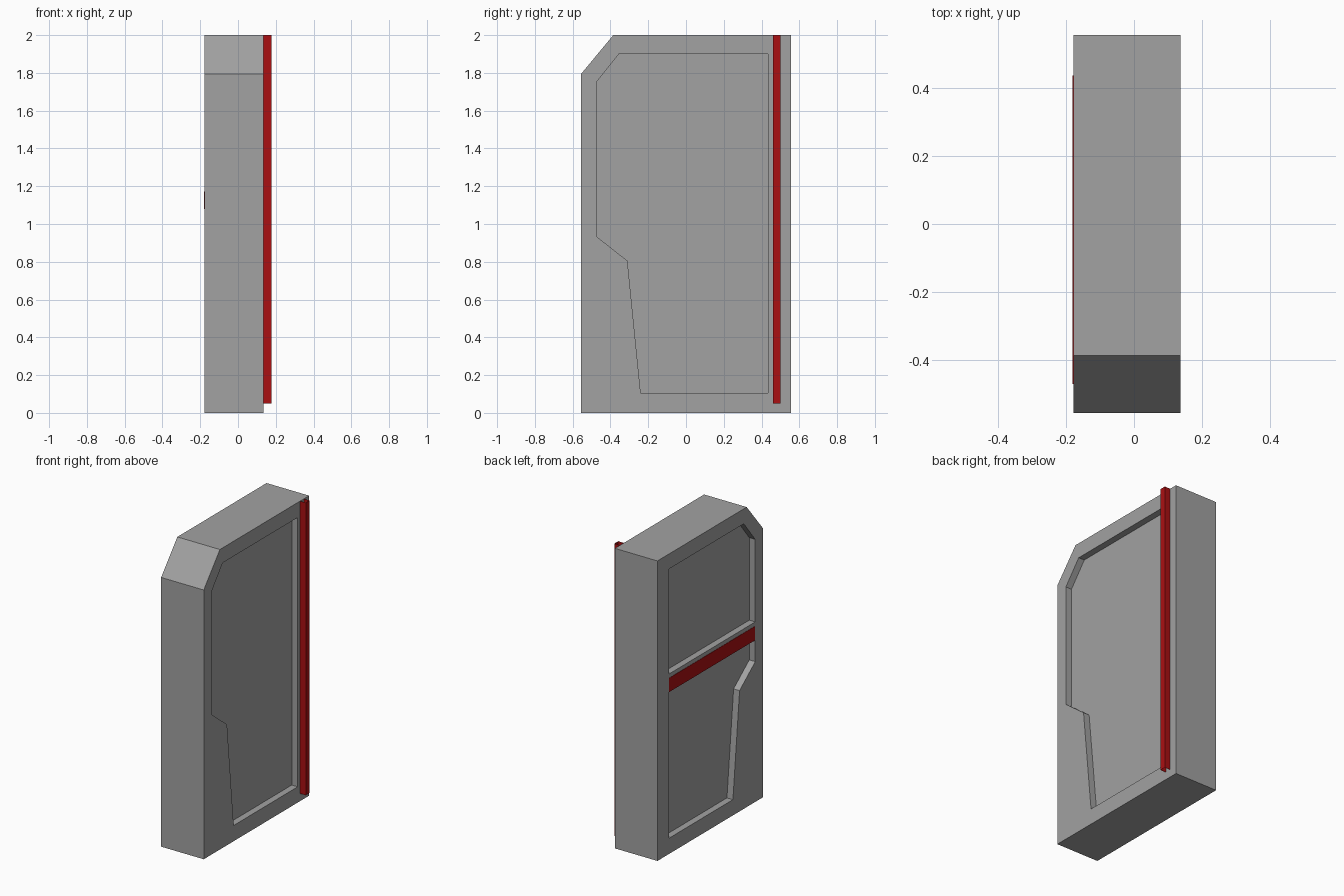
import bpy, bmesh

cube = bpy.data.objects.get("Cube")
if cube:
    bpy.data.objects.remove(cube, do_unlink=True)


def material(name, colour):
    m = bpy.data.materials.new(name)
    m.use_nodes = True
    m.diffuse_color = colour
    m.node_tree.nodes["Principled BSDF"].inputs["Base Color"].default_value = colour
    return m


grey = material("panel grey", (0.36, 0.36, 0.36, 1))
red = material("trim red", (0.40, 0.005, 0.006, 1))


def finish(name, bm, mat):
    mesh = bpy.data.meshes.new(name)
    bm.to_mesh(mesh)
    bm.free()
    mesh.materials.append(mat)
    obj = bpy.data.objects.new(name, mesh)
    bpy.context.collection.objects.link(obj)
    return obj


def prism(name, outline, x0, x1, mat):
    """Extrude a (y, z) outline from x0 to x1."""
    bm = bmesh.new()
    face = bm.faces.new([bm.verts.new((x0, y, z)) for y, z in outline])
    new = bmesh.ops.extrude_face_region(bm, geom=[face])["geom"]
    verts = [v for v in new if isinstance(v, bmesh.types.BMVert)]
    bmesh.ops.translate(bm, verts=verts, vec=(x1 - x0, 0, 0))
    bmesh.ops.recalc_face_normals(bm, faces=bm.faces)
    return finish(name, bm, mat)


def rect(y0, y1, z0, z1):
    return [(y0, z0), (y1, z0), (y1, z1), (y0, z1)]


LEFT, RIGHT, DEPTH = -0.178, 0.136, 0.044

# Door slab with a sloped front top corner
slab = [(-0.555, 0), (0.555, 0), (0.555, 2), (-0.385, 2), (-0.555, 1.795)]
body = prism("door_body", slab, LEFT, RIGHT, grey)

# Matching recess cut into both broad sides
recess = [(-0.24, 0.105), (0.435, 0.105), (0.435, 1.9), (-0.355, 1.9),
          (-0.475, 1.75), (-0.475, 0.935), (-0.31, 0.805)]
for x0, x1 in ((LEFT - 0.1, LEFT + DEPTH), (RIGHT - DEPTH, RIGHT + 0.1)):
    cutter = prism("recess_cutter", recess, x0, x1, grey)
    cutter.hide_render = True
    mod = body.modifiers.new("recess", "BOOLEAN")
    mod.operation = "DIFFERENCE"
    mod.solver = "EXACT"
    mod.object = cutter
    bpy.context.view_layer.objects.active = body
    bpy.ops.object.modifier_apply(modifier=mod.name)
    bpy.data.objects.remove(cutter, do_unlink=True)

# Cross rail inside one recess, faced with a red strip
prism("cross_rail", rect(-0.475, 0.435, 1.08, 1.2), LEFT, LEFT + DEPTH, grey)
prism("cross_rail_strip", rect(-0.47, 0.435, 1.08, 1.173), LEFT - 0.002, LEFT, red)

# Upright channel on the other side, open at both ends
bm = bmesh.new()
path = [(RIGHT, 0.46), (0.178, 0.46), (0.178, 0.5), (RIGHT, 0.5)]
low, high = ([bm.verts.new((x, y, z)) for x, y in path] for z in (0.05, 2.0))
for i in range(len(path) - 1):
    bm.faces.new((low[i], low[i + 1], high[i + 1], high[i]))
finish("upright_channel", bm, red)
